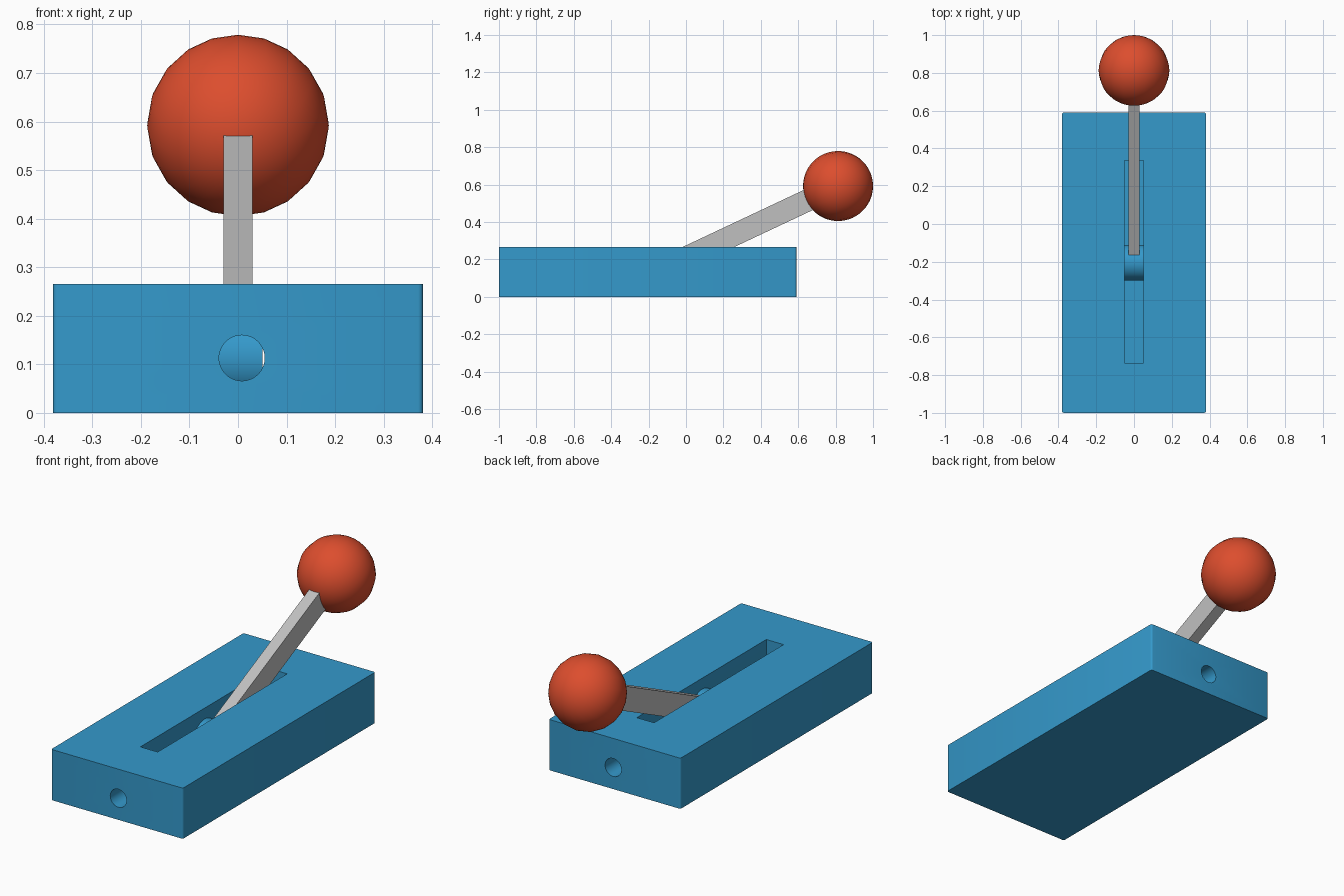
import bpy, math
from math import radians, sin, cos, pi

if "Cube" in bpy.data.objects:
    bpy.data.objects.remove(bpy.data.objects["Cube"])

def material(name, rgb):
    m = bpy.data.materials.new(name)
    m.diffuse_color = (*rgb, 1)
    m.use_nodes = True
    m.node_tree.nodes["Principled BSDF"].inputs["Base Color"].default_value = m.diffuse_color
    return m

BLUE = material("blue", (0.035, 0.32, 0.60))
GREY = material("light grey", (0.53, 0.53, 0.53))
RED = material("red orange", (0.72, 0.075, 0.027))

PIVOT_Y, PIVOT_Z = -0.205, 0.113      # lever pivot, centre of the base
TILT = radians(25.2)                  # lever angle above horizontal

def finish(name, mat=None, smooth=False):
    o = bpy.context.object
    o.name = name
    if mat:
        o.data.materials.append(mat)
    bpy.ops.object.transform_apply(location=False, rotation=False, scale=True)
    if smooth:
        bpy.ops.object.shade_smooth_by_angle(angle=radians(35))
    return o

def box(name, loc, size, mat=None, rot=(0, 0, 0)):
    bpy.ops.mesh.primitive_cube_add(size=1, location=loc, rotation=rot)
    bpy.context.object.scale = size
    return finish(name, mat)

def cylinder(name, loc, radius, depth, rot, mat=None):
    bpy.ops.mesh.primitive_cylinder_add(vertices=48, radius=radius, depth=depth,
                                        location=loc, rotation=rot)
    return finish(name, mat, True)

# base block with slightly rounded upright corners
base = box("base", (0, PIVOT_Y, 0.1325), (0.762, 1.59, 0.265), BLUE)
weights = base.data.attributes.new("bevel_weight_edge", 'FLOAT', 'EDGE')
for e in base.data.edges:
    a, b = (base.data.vertices[i].co for i in e.vertices)
    weights.data[e.index].value = 1.0 if abs(a.z - b.z) > 0.1 else 0.0
bevel = base.modifiers.new("corners", 'BEVEL')
bevel.limit_method = 'WEIGHT'
bevel.width, bevel.segments = 0.01, 3

# lever slot and the lengthwise bore
slot = box("slot_cutter", (0, -0.20, 0.22), (0.10, 1.07, 0.40))
bore = cylinder("bore_cutter", (0.008, PIVOT_Y, PIVOT_Z), 0.047, 2.0, (pi / 2, 0, 0))
for cutter in (slot, bore):
    mod = base.modifiers.new(cutter.name, 'BOOLEAN')
    mod.operation, mod.solver, mod.object = 'DIFFERENCE', 'EXACT', cutter
bpy.ops.object.select_all(action='DESELECT')
base.select_set(True)
bpy.context.view_layer.objects.active = base
for mod in list(base.modifiers):
    bpy.ops.object.modifier_apply(modifier=mod.name)
for cutter in (slot, bore):
    bpy.data.objects.remove(cutter)
bpy.ops.object.shade_smooth_by_angle(angle=radians(35))

# pivot drum filling the slot width
cylinder("pivot_drum", (0, PIVOT_Y, PIVOT_Z), 0.095, 0.10, (0, pi / 2, 0), BLUE)

# lever arm from the pivot to inside the knob
def along(d):
    return (0, PIVOT_Y + d * cos(TILT), PIVOT_Z + d * sin(TILT))

REACH = 1.125
box("lever", along(REACH / 2), (0.06, REACH, 0.118), GREY, (TILT, 0, 0))

# ball knob, its axis in line with the lever
bpy.ops.mesh.primitive_uv_sphere_add(segments=20, ring_count=32, radius=0.187,
                                     location=along(REACH), rotation=(TILT - pi / 2, 0, 0))
finish("knob", RED, True)
